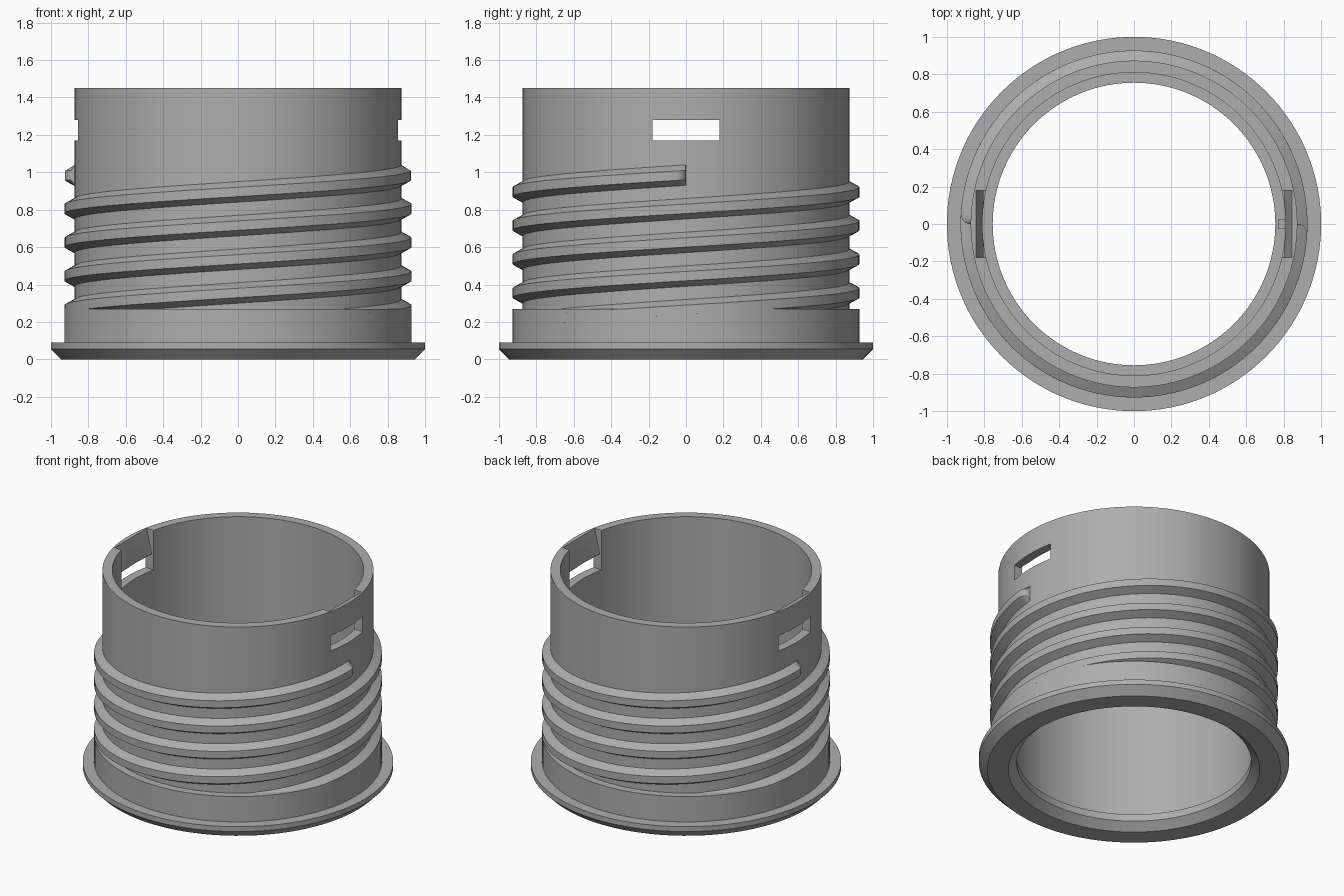
import bpy, bmesh
from math import sin, cos, pi, radians

cube = bpy.data.objects.get("Cube")
if cube:
    bpy.data.objects.remove(cube, do_unlink=True)

grey = bpy.data.materials.new("plain grey")
grey.use_nodes = True
colour = (0.42, 0.42, 0.42, 1)
grey.diffuse_color = colour
grey.node_tree.nodes["Principled BSDF"].inputs["Base Color"].default_value = colour


def loft(name, rings, close):
    """Skin a list of equal point rings, joined end to start or capped."""
    bm = bmesh.new()
    loops = [[bm.verts.new(p) for p in ring] for ring in rings]
    n = len(loops[0])
    pairs = list(zip(loops, loops[1:]))
    if close:
        pairs.append((loops[-1], loops[0]))
    else:
        bm.faces.new(loops[0])
        bm.faces.new(loops[-1])
    for a, b in pairs:
        for i in range(n):
            j = (i + 1) % n
            bm.faces.new((a[i], a[j], b[j], b[i]))
    bmesh.ops.recalc_face_normals(bm, faces=bm.faces)
    mesh = bpy.data.meshes.new(name)
    bm.to_mesh(mesh)
    bm.free()
    mesh.materials.append(grey)
    obj = bpy.data.objects.new(name, mesh)
    bpy.context.collection.objects.link(obj)
    return obj


def activate(obj):
    bpy.ops.object.select_all(action='DESELECT')
    obj.select_set(True)
    bpy.context.view_layer.objects.active = obj


def polar(r, a, z):
    return (r * cos(a), r * sin(a), z)


def prism(name, side, profile, half):
    """Extrude an x-z profile along y, on the chosen side."""
    return loft(name, [[(side * x, y, z) for x, z in profile] for y in (-half, half)], False)


# Sleeve: flange, collar, tube wall and inner lip in one turned profile
BODY, CREST, INNER, LIP, TOP = 0.873, 0.927, 0.81, 0.755, 1.45
profile = [(INNER, 0), (0.945, 0), (1, 0.055), (1, 0.09), (CREST, 0.09), (CREST, 0.27),
           (BODY, 0.27), (BODY, TOP), (INNER, TOP), (INNER, 0.1), (LIP, 0.1), (LIP, 0.05)]
SEGMENTS = 128
sleeve = loft("sleeve", [[polar(r, 2 * pi * i / SEGMENTS, z) for r, z in profile]
                         for i in range(SEGMENTS)], True)

# Latch windows with a lead-in ramp up to the rim
window = [(0.7, 1.17), (1, 1.17), (1, 1.28), (0.805, 1.28), (0.845, TOP + 0.005), (0.7, TOP + 0.005)]
for side in (1, -1):
    cutter = prism("window_cutter", side, window, 0.18)
    cutter.hide_render = True
    cut = sleeve.modifiers.new("window", 'BOOLEAN')
    cut.operation, cut.solver, cut.object = 'DIFFERENCE', 'EXACT', cutter
    activate(sleeve)
    bpy.ops.object.modifier_apply(modifier=cut.name)
    bpy.data.objects.remove(cutter, do_unlink=True)

# Two-start thread: each ridge climbs out of the collar and fades at its end
LEAD, END_Z, TURNS, STEPS = 0.36, 0.985, 2.15, 240
FADE = 0.06


def thread_ring(angle, start, crest):
    z = END_Z + LEAD * angle / (2 * pi)
    root = BODY - 0.02
    section = [(root, -0.055), (BODY, -0.055), (crest, -0.025),
               (crest, 0.025), (BODY, 0.055), (root, 0.055)]
    return [polar(r, start + angle, z + dz) for r, dz in section]


for name, start in (("thread_left", 0), ("thread_right", pi)):
    sweep = TURNS * 2 * pi - FADE
    rings = [thread_ring(-FADE - sweep * (1 - i / STEPS), start, CREST) for i in range(STEPS + 1)]
    for k in range(1, 6):
        t = k / 5 * pi / 2
        rings.append(thread_ring(-FADE * (1 - sin(t)), start,
                                 BODY + 0.002 + (CREST - BODY - 0.002) * cos(t)))
    loft(name, rings, False)

# Small locating key on the inner lip
prism("locating_key", 1, [(0.77, 0.09), (0.83, 0.09), (0.83, 0.14), (0.77, 0.14)], 0.025)

for name in ("sleeve", "thread_left", "thread_right"):
    activate(bpy.data.objects[name])
    bpy.ops.object.shade_smooth_by_angle(angle=radians(25))
